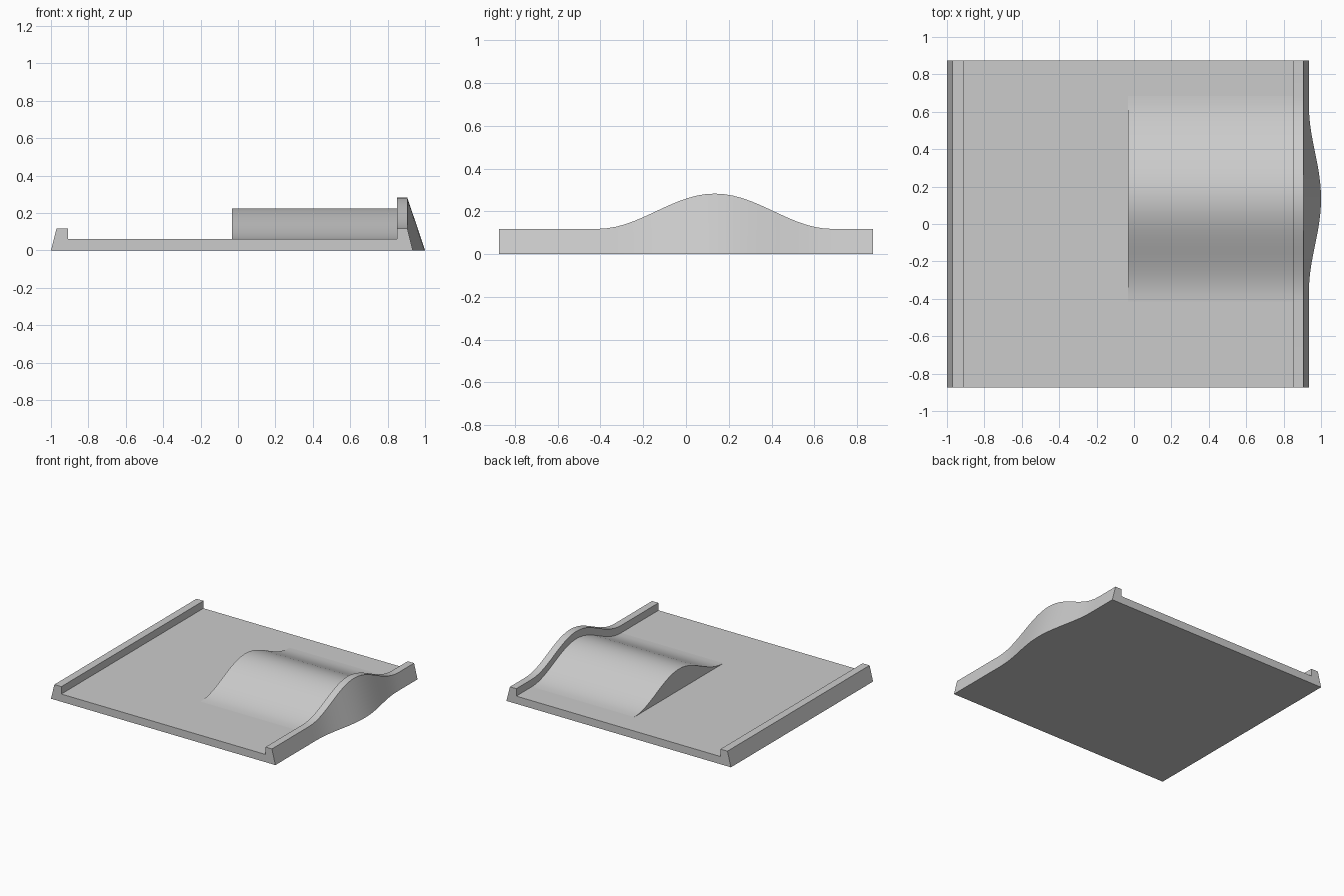
import bpy, bmesh, math

cube = bpy.data.objects.get("Cube")
if cube:
    bpy.data.objects.remove(cube)

grey = bpy.data.materials.new("light grey")
grey.use_nodes = True
colour = (0.6, 0.6, 0.6, 1)
grey.diffuse_color = colour
grey.node_tree.nodes["Principled BSDF"].inputs["Base Color"].default_value = colour

HALF_Y, CENTRE = 0.875, 0.135
DECK, RAIL, RISE = 0.06, 0.118, 0.165
HUMP_HALF, FLARE_HALF = 0.55, 0.5
STEPS = 26


def bump(y, half):
    """Raised cosine that fades to zero at the given half width."""
    d = min(abs(y - CENTRE) / half, 1)
    return 0.5 * (1 + math.cos(math.pi * d))


def loft(name, section, stations):
    """Skin x-z cross-sections along y and close both ends."""
    bm = bmesh.new()
    rings = [[bm.verts.new((x, y, z)) for x, z in section(y)] for y in stations]
    n = len(rings[0])
    for a, b in zip(rings, rings[1:]):
        for i in range(n):
            j = (i + 1) % n
            bm.faces.new((a[i], a[j], b[j], b[i]))
    bm.faces.new(rings[0])
    bm.faces.new(rings[-1])
    bmesh.ops.remove_doubles(bm, verts=bm.verts, dist=0.00001)
    bmesh.ops.recalc_face_normals(bm, faces=bm.faces)
    mesh = bpy.data.meshes.new(name)
    bm.to_mesh(mesh)
    bm.free()
    mesh.materials.append(grey)
    obj = bpy.data.objects.new(name, mesh)
    bpy.context.collection.objects.link(obj)
    bpy.ops.object.select_all(action='DESELECT')
    bpy.context.view_layer.objects.active = obj
    obj.select_set(True)
    bpy.ops.object.shade_smooth_by_angle(angle=math.radians(25))
    return obj


def deck_section(y):
    return [(-1, 0), (-0.97, RAIL), (-0.91, RAIL), (-0.91, DECK),
            (0.85, DECK), (0.85, 0)]


def hump_section(y):
    top = DECK + RISE * bump(y, HUMP_HALF)
    return [(-0.033, DECK), (-0.033, top), (0.85, top), (0.85, DECK)]


def rail_section(y):
    top = RAIL + RISE * bump(y, HUMP_HALF)
    foot = 0.935 + 0.065 * bump(y, FLARE_HALF)
    return [(0.85, 0), (0.85, top), (0.905, top), (foot, 0)]


curve = [CENTRE + HUMP_HALF * (2 * i / STEPS - 1) for i in range(STEPS + 1)]

# Flat deck with the low straight rail
loft("deck_and_low_rail", deck_section, [-HALF_Y, HALF_Y])
# Wave-shaped hump on the deck
loft("hump", hump_section, curve)
# Rail that rises over the hump and flares at its foot
loft("wavy_rail", rail_section, [-HALF_Y] + curve + [HALF_Y])
